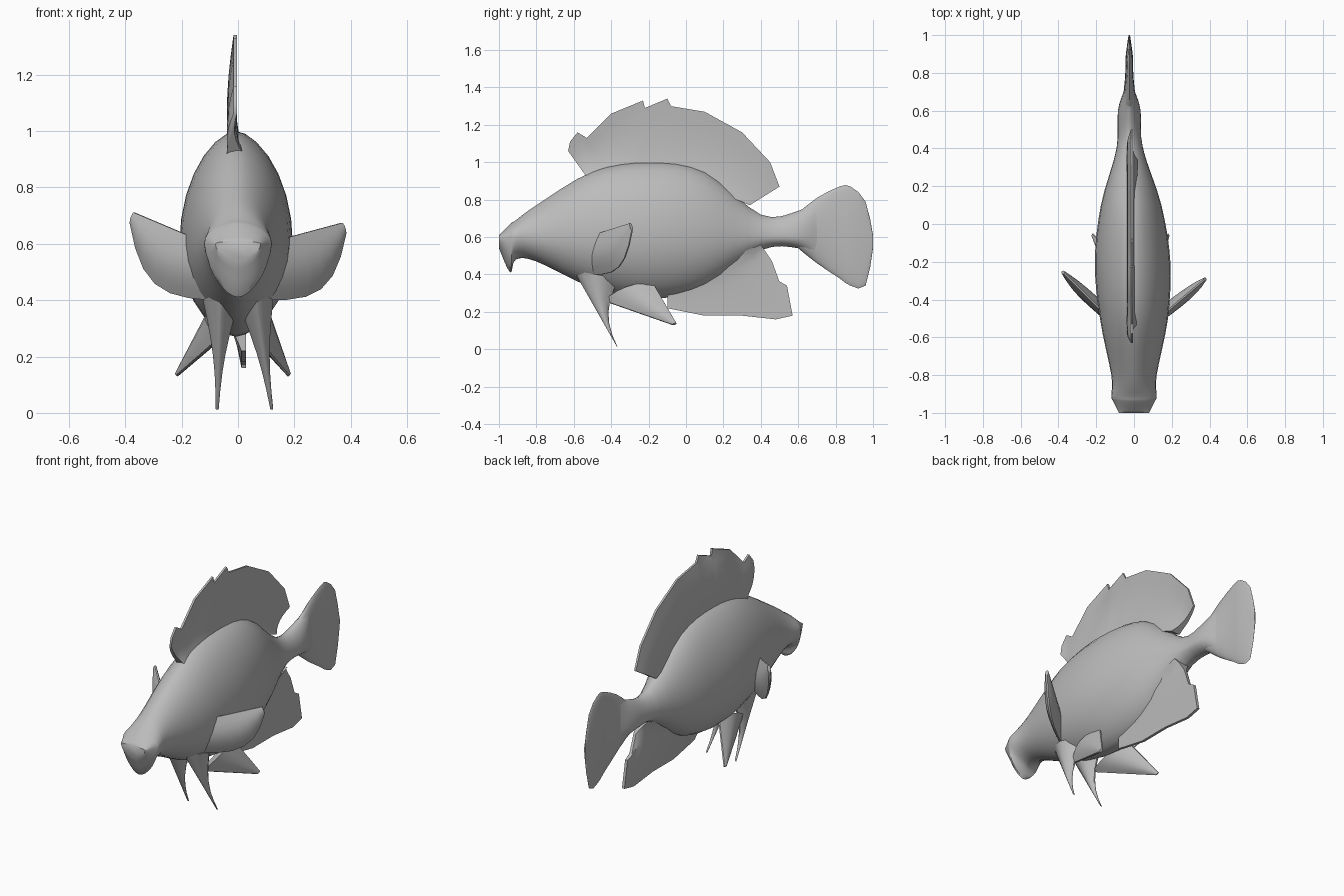
import bpy
import bmesh
import math
from mathutils import Vector

cube = bpy.data.objects.get("Cube")
if cube:
    bpy.data.objects.remove(cube, do_unlink=True)

grey = bpy.data.materials.new("plain grey")
grey.use_nodes = True
colour = (.5, .5, .5, 1)
grey.diffuse_color = colour
grey.node_tree.nodes["Principled BSDF"].inputs["Base Color"].default_value = colour


def loft(name, rings):
    """Skin a row of equal rings into a closed, smooth-shaded solid."""
    bm = bmesh.new()
    rows = [[bm.verts.new(point) for point in ring] for ring in rings]
    count = len(rows[0])
    for near, far in zip(rows, rows[1:]):
        for i in range(count):
            j = (i + 1) % count
            bm.faces.new((near[i], near[j], far[j], far[i]))
    bm.faces.new(rows[0])
    bm.faces.new(rows[-1])
    bmesh.ops.recalc_face_normals(bm, faces=bm.faces)
    mesh = bpy.data.meshes.new(name)
    bm.to_mesh(mesh)
    bm.free()
    mesh.materials.append(grey)
    obj = bpy.data.objects.new(name, mesh)
    bpy.context.collection.objects.link(obj)
    bpy.ops.object.select_all(action="DESELECT")
    obj.select_set(True)
    bpy.context.view_layer.objects.active = obj
    bpy.ops.object.shade_smooth_by_angle(angle=math.radians(50))


def spline(stations, steps=4):
    """Rounded run of values passing through every station."""
    rows = [Vector(station) for station in stations]
    padded = [rows[0]] + rows + [rows[-1]]
    result = []
    for before, start, end, after in zip(padded, padded[1:], padded[2:], padded[3:]):
        leave, arrive = (end - before) / 2, (after - start) / 2
        for k in range(steps):
            u = k / steps
            ease = u * u * (3 - 2 * u)
            result.append(start.lerp(end, ease) + leave * u * (1 - u) ** 2
                          - arrive * u * u * (1 - u))
    return result + [rows[-1]]


def egg(y, low, top, half, sides=28):
    """Upright egg-shaped cross-section, leaning slightly off centre to the rear."""
    wide = .6
    lean = -.025 * max(0, min(1, y + .5))
    ring = []
    for i in range(sides):
        turn = math.tau * i / sides
        across, up = math.cos(turn), math.sin(turn)
        x = lean + half * math.copysign(abs(across) ** 1.2, across)
        reach = top - wide if up > 0 else wide - low
        ring.append((x, y, wide + up * reach))
    return ring


def blade(name, pairs, normal, root=.004, tip=.004, bulge=0, bow=0, steps=6):
    """Thin fin skinned across pairs of edge points."""
    normal = Vector(normal).normalized()
    rings = []
    for start, end in pairs:
        front, back = [], []
        for k in range(steps + 1):
            u = k / steps
            arch = math.sin(math.pi * u)
            middle = start.lerp(end, u) + normal * bow * arch
            thick = root + (tip - root) * math.sqrt(u) + bulge * (end - start).length * arch
            front.append(middle + normal * thick)
            back.append(middle - normal * thick)
        rings.append(front + back[::-1])
    loft(name, rings)


def paired_fin(name, side, upper, lower, tip, swell, normal, bulge, steps=6):
    """Tapering fin from a root edge to a tip; swell bends the lower edge."""
    def place(x, y, z):
        return Vector((side * x, y, z))

    tip = Vector(tip)
    pairs = []
    for k in range(steps + 1):
        u = .92 * k / steps
        bend = place(*swell) * math.sin(math.pi * u)
        pairs.append((place(*upper).lerp(tip, u), place(*lower).lerp(tip, u) + bend))
    blade(name, pairs, place(*normal), bulge=bulge)


# Body from snout and chin lip to tail stalk: y, underside, top, half width
body = [
    (-1, .54, .61, .08), (-.94, .41, .67, .11), (-.91, .48, .69, .12),
    (-.8, .47, .77, .12), (-.5, .33, .95, .18), (-.2, .27, 1, .2),
    (.1, .33, .95, .16), (.4, .53, .72, .07), (.6, .54, .74, .06), (.7, .48, .8, .03),
]
loft("body", [egg(*station) for station in spline(body)])

# Tail fin flares out and flattens
tail = [
    (.6, .54, .73, .05), (.7, .46, .81, .03), (.82, .38, .87, .02), (.88, .34, .87, .02),
    (.96, .34, .79, .01), (1, .54, .61, .004),
]
loft("tail_fin", [egg(*station) for station in spline(tail, steps=2)])

# Dorsal fin with a ragged leading crest, rooted along the arch of the back
crest = [
    (-.63, 1.06), (-.62, 1.11), (-.58, 1.16), (-.53, 1.13), (-.4, 1.26), (-.23, 1.33),
    (-.22, 1.29), (-.1, 1.34), (-.08, 1.3), (.1, 1.27), (.3, 1.16), (.45, 1), (.5, .87),
]
pairs = []
for y, z in crest:
    along = (y - crest[0][0]) / (crest[-1][0] - crest[0][0])
    base = Vector((-.01, -.53 + .87 * along, .92 + .1 * along - .25 * along ** 2))
    pairs.append((base, Vector((-.01, y, z))))
blade("dorsal_fin", pairs, (1, 0, 0), root=.03, tip=.006, bow=-.015)

# Anal fin under the rear belly
hem = [(-.1, .22), (.1, .18), (.3, .18), (.48, .16), (.57, .18), (.54, .34), (.5, .36), (.46, .47)]
pairs = []
for i, (y, z) in enumerate(hem):
    along = i / (len(hem) - 1)
    base = Vector((-.01, -.1 + .5 * along, .36 + .2 * along))
    pairs.append((base, Vector((.02, y, z))))
blade("anal_fin", pairs, (1, 0, 0), root=.06, tip=.008)

# Paired fins, with the tips of each side posed a little differently
for side, word in ((1, "left"), (-1, "right")):
    paired_fin("pectoral_fin_" + word, side,
               upper=(.13, -.5, .61), lower=(.1, -.5, .4),
               tip=(side * .39, -.26 + side * -.02, .7 - side * .02),
               swell=(.06, .04, -.09), normal=(.65, -.75, 0), bulge=.13)
    paired_fin("front_pelvic_fin_" + word, side,
               upper=(.06, -.6, .42), lower=(.06, -.36, .38),
               tip=(side * .1 + .025, -.35, -.02),
               swell=(0, -.06, 0), normal=(1, 0, 0), bulge=.25)
    paired_fin("rear_pelvic_fin_" + word, side,
               upper=(.07, -.44, .26), lower=(.09, -.18, .36),
               tip=(side * .21 - .02, -.04, .12),
               swell=(0, 0, 0), normal=(1, -.4, .6), bulge=.15)
